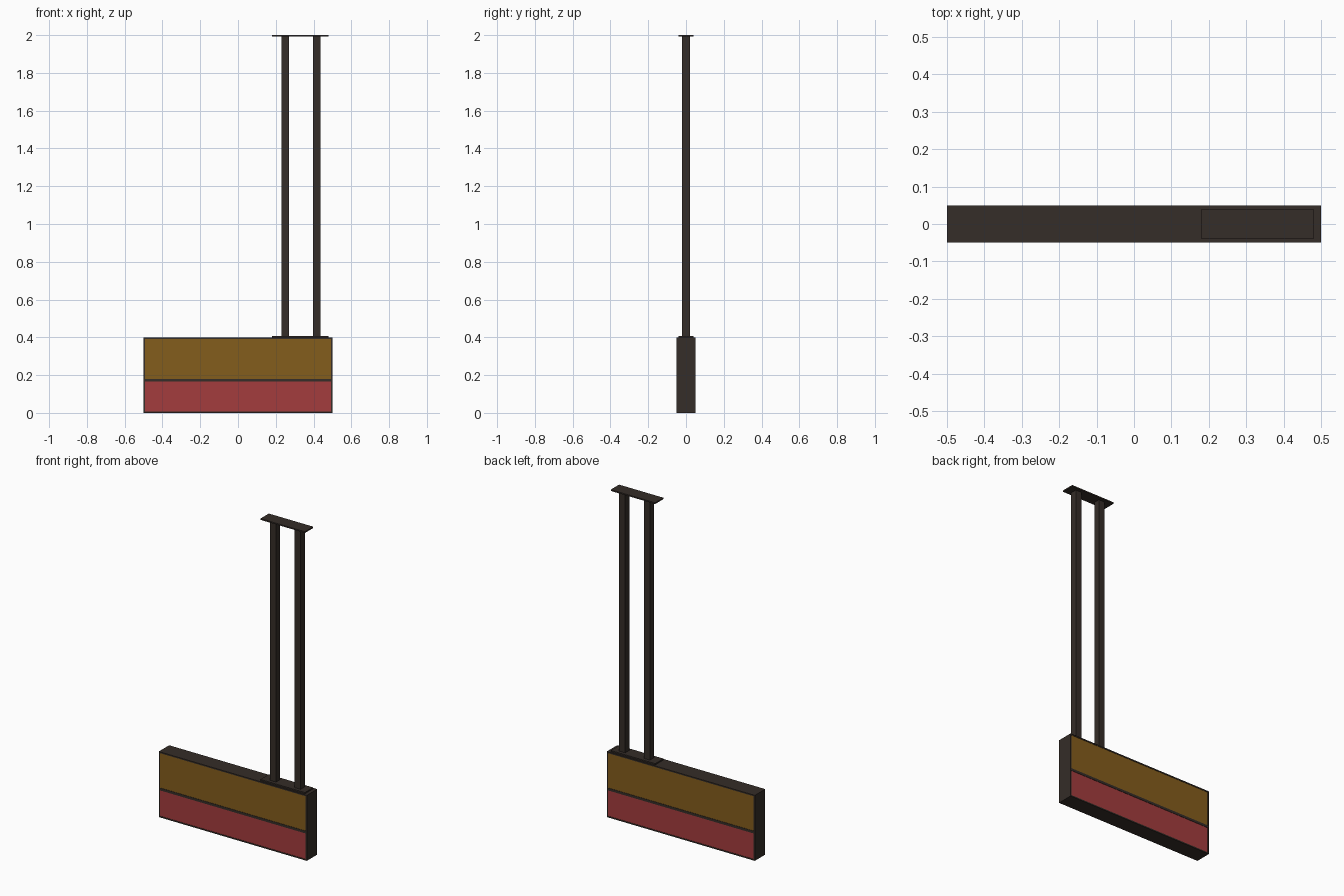
import bpy

if "Cube" in bpy.data.objects:
    bpy.data.objects.remove(bpy.data.objects["Cube"])


def material(name, rgb):
    m = bpy.data.materials.new(name)
    m.diffuse_color = (*rgb, 1)
    m.use_nodes = True
    m.node_tree.nodes["Principled BSDF"].inputs["Base Color"].default_value = m.diffuse_color
    return m


METAL = material("dark_metal", (0.035, 0.026, 0.021))
YELLOW = material("yellow_panel", (0.23, 0.11, 0.012))
RED = material("red_panel", (0.37, 0.045, 0.047))


def box(name, x, y, z, mat):
    """Box from (min, max) ranges on each axis."""
    bpy.ops.mesh.primitive_cube_add(size=1, location=[sum(r) / 2 for r in (x, y, z)])
    ob = bpy.context.object
    ob.name = name
    ob.scale = [r[1] - r[0] for r in (x, y, z)]
    bpy.ops.object.transform_apply(location=False, rotation=False, scale=True)
    ob.data.materials.append(mat)
    return ob


W, D, H = 0.5, 0.05, 0.4      # half width, half depth, height of the sign
B = 0.008                     # frame border
LOW, HIGH = 0.165, 0.18       # middle rail
depth = (-D, D)

# Sign frame
box("frame_bottom", (-W, W), depth, (0, B), METAL)
box("frame_top", (-W, W), depth, (H - B, H), METAL)
box("frame_middle", (-W + B, W - B), depth, (LOW, HIGH), METAL)
box("frame_left", (-W, -W + B), depth, (B, H - B), METAL)
box("frame_right", (W - B, W), depth, (B, H - B), METAL)

# Coloured panels, slightly recessed, showing on both sides
inset = (-D + 0.002, D - 0.002)
box("lower_panel", (-W + B, W - B), inset, (B, LOW), RED)
box("upper_panel", (-W + B, W - B), inset, (HIGH, H - B), YELLOW)

# Mounting plates and hanging poles
for name, z in (("sign_plate", H), ("ceiling_plate", 1.992)):
    box(name, (0.18, 0.48), (-0.04, 0.04), (z, z + 0.008), METAL)
for name, x in (("left_pole", 0.25), ("right_pole", 0.417)):
    box(name, (x - 0.02, x + 0.02), (-0.02, 0.02), (H + 0.008, 1.992), METAL)
